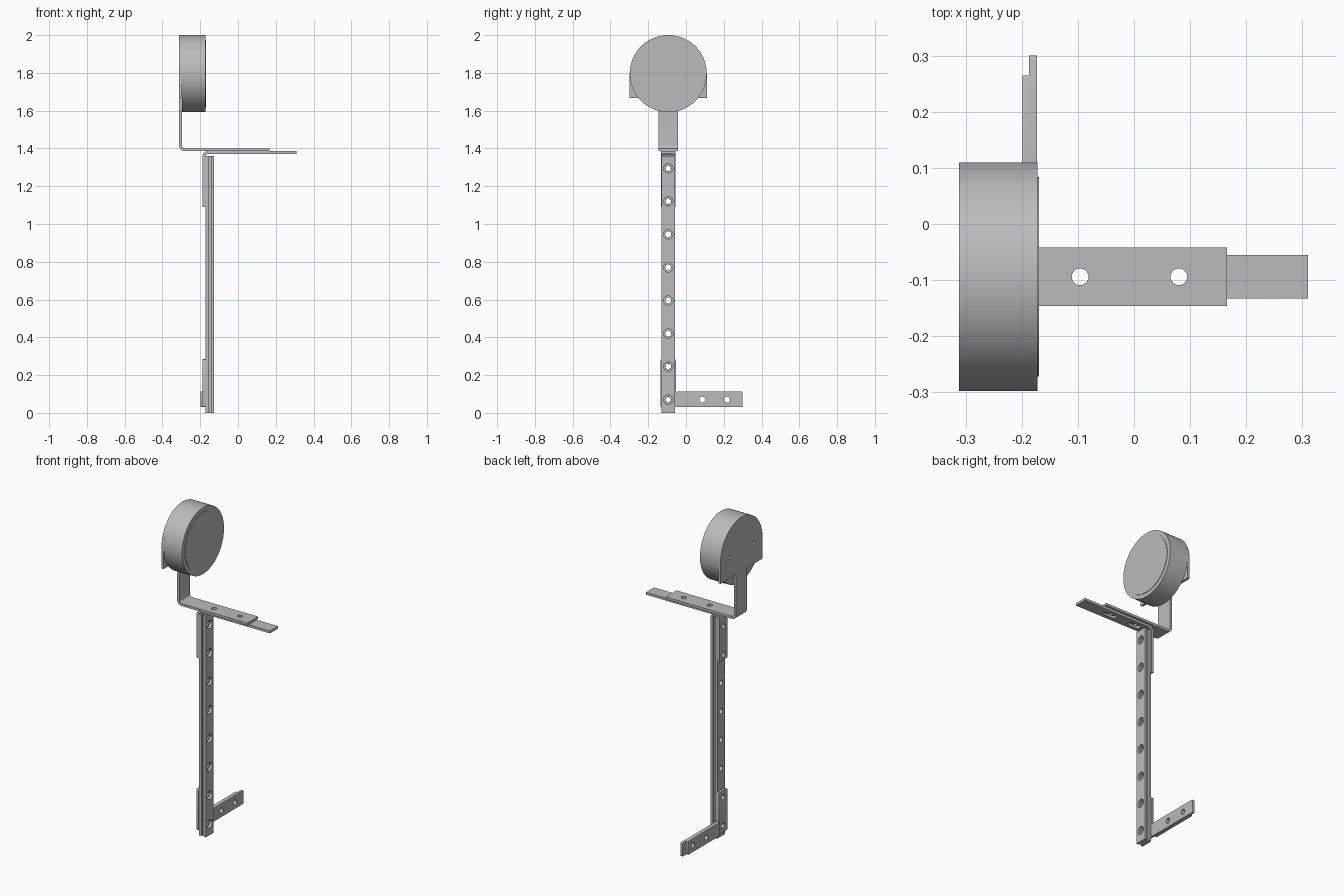
import bpy, bmesh
from math import pi, cos, sin, radians
from mathutils import Matrix, Vector

if "Cube" in bpy.data.objects:
    bpy.data.objects.remove(bpy.data.objects["Cube"])

GREY = (0.5, 0.5, 0.5, 1)
steel = bpy.data.materials.new("steel grey")
steel.use_nodes = True
steel.diffuse_color = GREY
steel.node_tree.nodes["Principled BSDF"].inputs["Base Color"].default_value = GREY

YC = -0.094    # shared centre line of the stand
T = 0.015      # sheet thickness


def prism(name, pts, axis, lo, hi):
    """Extrude an outline: (y, z) along x, (x, z) along y, or (x, y) along z."""
    place = {"x": lambda p: (lo, p[0], p[1]),
             "y": lambda p: (p[0], lo, p[1]),
             "z": lambda p: (p[0], p[1], lo)}[axis]
    bm = bmesh.new()
    face = bm.faces.new([bm.verts.new(place(p)) for p in pts])
    out = bmesh.ops.extrude_face_region(bm, geom=[face])
    shift = Vector([hi - lo if a == axis else 0 for a in "xyz"])
    bmesh.ops.translate(bm, vec=shift,
                        verts=[g for g in out["geom"] if isinstance(g, bmesh.types.BMVert)])
    bmesh.ops.recalc_face_normals(bm, faces=bm.faces)
    mesh = bpy.data.meshes.new(name)
    bm.to_mesh(mesh)
    bm.free()
    mesh.materials.append(steel)
    ob = bpy.data.objects.new(name, mesh)
    bpy.context.collection.objects.link(ob)
    return ob


def arc(cx, cy, r, start, end, n=8):
    """Points along an arc, in degrees."""
    return [(cx + r * cos(radians(start + (end - start) * i / n)),
             cy + r * sin(radians(start + (end - start) * i / n))) for i in range(n + 1)]


def rect(a0, a1, b0, b1, r=0.004):
    """Rectangle with small rounded corners."""
    return (arc(a1 - r, b1 - r, r, 0, 90, 3) + arc(a0 + r, b1 - r, r, 90, 180, 3)
            + arc(a0 + r, b0 + r, r, 180, 270, 3) + arc(a1 - r, b0 + r, r, 270, 360, 3))


def select(ob):
    bpy.ops.object.select_all(action="DESELECT")
    ob.select_set(True)
    bpy.context.view_layer.objects.active = ob


def cut(ob, cutter):
    select(ob)
    mod = ob.modifiers.new("hole", "BOOLEAN")
    mod.operation, mod.solver, mod.object = "DIFFERENCE", "EXACT", cutter
    bpy.ops.object.modifier_apply(modifier=mod.name)
    bpy.data.objects.remove(cutter)


def drill(ob, axis, centres, r, lo, hi, slot=0.0):
    """Round holes, or slots stretched along the first outline direction."""
    for a, b in centres:
        pts = arc(a + slot / 2, b, r, -90, 90, 12) + arc(a - slot / 2, b, r, 90, 270, 12)
        if not slot:
            pts = arc(a, b, r, 0, 345, 23)
        cut(ob, prism("cutter", pts, axis, lo, hi))


def smooth(ob):
    select(ob)
    bpy.ops.object.shade_smooth_by_angle(angle=radians(30))


# Upright rail, grooved along both sides, with counterbored holes
hole_z = [0.07 + 0.175 * i for i in range(8)]
x0, x1, g0, g1, half, deep = -0.173, -0.127, -0.156, -0.143, 0.037, 0.026
side = [(x0, half), (g0, half), (g0, deep), (g1, deep), (g1, half), (x1, half)]
rail = prism("upright_rail", [(x, YC + y) for x, y in side]
             + [(x, YC - y) for x, y in reversed(side)], "z", 0, 1.36)
drill(rail, "x", [(YC, z) for z in hole_z], 0.016, -0.2, -0.1)
drill(rail, "x", [(YC, z) for z in hole_z], 0.025, g1, -0.1)
smooth(rail)

# Lower angle bracket: leg on the rail, slotted arm reaching sideways
bx, top, R = -0.188, 1.386, 0.03
profile = ([(0.31, top)] + arc(bx + R, top - R, R, 90, 180)
           + [(bx, 1.09), (bx + T, 1.09)]
           + arc(bx + R, top - R, R - T, 180, 90) + [(0.31, top - T)])
arm = prism("support_bracket", profile, "y", YC - 0.039, YC + 0.039)
drill(arm, "x", [(YC, z) for z in hole_z[-2:]], 0.015, -0.25, -0.165)
drill(arm, "z", [(0.095, YC), (-0.08, YC)], 0.016, 1.3, 1.45, slot=0.05)
smooth(arm)

# Upper bracket: arm lying on the support, bent up to the back plate
bx, low = -0.312, top
profile = ([(0.166, low)] + arc(bx + R, low + R, R, 270, 180)
           + [(bx, 1.67), (bx + T, 1.67)]
           + arc(bx + R, low + R, R - T, 180, 270) + [(0.166, low + T)])
upper = prism("head_bracket", profile, "y", YC - 0.052, YC + 0.052)
drill(upper, "z", [(-0.096, YC), (0.08, YC)], 0.015, 1.3, 1.45)
smooth(upper)

# Back plate with an arched top and two screw holes
HZ, HR = 1.796, 0.204
back = prism("back_plate", arc(YC, HZ, HR, 0, 180, 48)
             + [(YC - HR, 1.667), (YC + HR, 1.667)], "x", bx, bx + T)
drill(back, "x", [(YC - 0.117, HZ), (YC + 0.117, HZ)], 0.012, -0.4, bx + T + 0.002)
smooth(back)

# Round head drum and its slightly raised front face
drum = prism("head_drum", arc(YC, HZ, HR, 0, 354.375, 63), "x", bx + T, -0.172)
smooth(drum)
face = prism("head_face", arc(YC, HZ, 0.178, 0, 354.375, 63), "x", -0.174, -0.169)
smooth(face)

# Foot: flat leg and long arm on the rail, with a shorter plate over the arm
fx = -0.173
leg = prism("foot_leg", rect(YC - 0.042, YC + 0.042, 0.03, 0.285, 0.01), "x", fx - 0.014, fx)
drill(leg, "x", [(YC, z) for z in hole_z[:2]], 0.015, -0.25, -0.15)
long_arm = prism("foot_arm", rect(YC + 0.042, 0.3, 0.03, 0.112), "x", fx - 0.014, fx)
over = prism("foot_cover_plate", rect(YC + 0.05, 0.265, 0.03, 0.112), "x", fx - 0.026, fx - 0.014)
for part in (long_arm, over):
    drill(part, "x", [(0.087, 0.07), (0.217, 0.07)], 0.016, -0.25, -0.1)
for part in (leg, long_arm, over):
    smooth(part)
